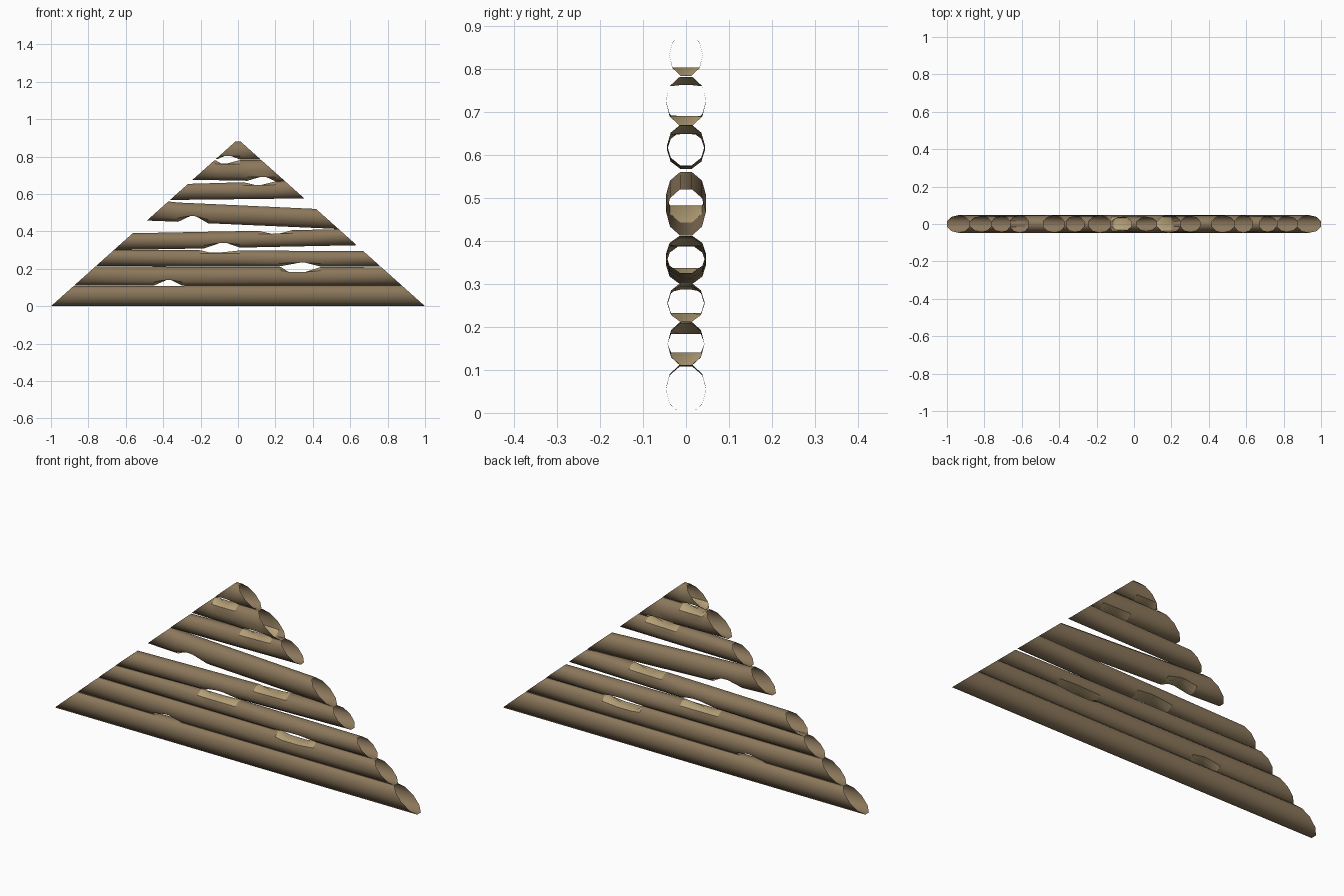
import bpy, bmesh, math

if "Cube" in bpy.data.objects:
    bpy.data.objects.remove(bpy.data.objects["Cube"])

SIDES = 10
SLOPE = 1.12          # gable edge: |x| = 1 - SLOPE * z


def material(name, rgb):
    m = bpy.data.materials.new(name)
    m.diffuse_color = (*rgb, 1)
    m.use_nodes = True
    m.node_tree.nodes["Principled BSDF"].inputs["Base Color"].default_value = m.diffuse_color
    return m


bark = material("brown_bark", (0.26, 0.185, 0.105))
wood = material("chopped_wood", (0.50, 0.38, 0.20))


def gable(z):
    return max(0.012, 1 - SLOPE * z)


def build_log(name, left, right, ry, notches):
    """Open tube cut to the gable slope.
    left/right: (bottom z, top z) at each end.
    notches: (side +1 top / -1 bottom, x start, flat start, flat end, x end, depth)"""
    end = gable((left[0] + right[1]) / 2)
    xs = sorted({x for n in notches for x in n[1:5]})
    xs = [-2.0] + xs + [2.0]

    def chop(n, x):
        side, a, b, c, d, depth = n
        if x <= a or x >= d:
            return 0
        if x < b:
            return depth * (x - a) / (b - a)
        if x > c:
            return depth * (d - x) / (d - c)
        return depth

    bm = bmesh.new()
    rings = []
    for x in xs:
        t = min(1, max(0, (x + end) / (2 * end)))
        lo = left[0] + (right[0] - left[0]) * t
        hi = left[1] + (right[1] - left[1]) * t
        mid, rz = (lo + hi) / 2, (hi - lo) / 2 / math.sin(math.radians(72))
        ring = []
        for i in range(SIDES):
            a = 2 * math.pi * i / SIDES
            z = mid + rz * math.sin(a)
            # flatten the log down to the chop surface
            for n in notches:
                cut = chop(n, x)
                if cut and n[0] > 0:
                    z = min(z, hi - cut)
                elif cut:
                    z = max(z, lo + cut)
            lim = gable(z)
            ring.append(bm.verts.new((max(-lim, min(lim, x)), ry * math.cos(a), z)))
        rings.append(ring)

    for k in range(len(xs) - 1):
        for i in range(SIDES):
            j = (i + 1) % SIDES
            f = bm.faces.new((rings[k][i], rings[k][j], rings[k + 1][j], rings[k + 1][i]))
            f.smooth = True
            xm = (xs[k] + xs[k + 1]) / 2
            for n in notches:
                facets = (1, 2, 3) if n[0] > 0 else (6, 7, 8)
                if chop(n, xm) and i in facets:
                    f.material_index = 1
    # crisp edges around the chopped faces
    for e in bm.edges:
        if len({f.material_index for f in e.link_faces}) > 1:
            e.smooth = False
    bmesh.ops.remove_doubles(bm, verts=bm.verts, dist=0.0005)
    me = bpy.data.meshes.new(name)
    bm.to_mesh(me)
    bm.free()
    me.materials.append(bark)
    me.materials.append(wood)
    bpy.context.collection.objects.link(bpy.data.objects.new(name, me))


# Logs from bottom to top: left z range, right z range, half depth, chops
logs = [
    ((0.00, 0.108), (0.00, 0.112), 0.047, []),
    ((0.110, 0.212), (0.112, 0.208), 0.043,
     [(-1, -0.45, -0.38, -0.36, -0.30, 0.030),
      (1, 0.23, 0.27, 0.36, 0.44, 0.026)]),
    ((0.214, 0.302), (0.212, 0.294), 0.043,
     [(-1, 0.22, 0.33, 0.36, 0.44, 0.020),
      (1, -0.20, -0.15, -0.10, 0.01, 0.012)]),
    ((0.300, 0.390), (0.326, 0.412), 0.047,
     [(-1, -0.18, -0.10, -0.06, 0.01, 0.026),
      (1, 0.11, 0.18, 0.22, 0.29, 0.017)]),
    ((0.458, 0.560), (0.413, 0.520), 0.046,
     [(-1, -0.32, -0.255, -0.225, -0.16, 0.034)]),
    ((0.568, 0.654), (0.576, 0.670), 0.044,
     [(1, 0.03, 0.09, 0.13, 0.20, 0.016)]),
    ((0.675, 0.780), (0.668, 0.782), 0.047,
     [(-1, 0.05, 0.12, 0.15, 0.20, 0.022),
      (1, -0.12, -0.09, -0.06, 0.01, 0.018)]),
    ((0.786, 0.880), (0.784, 0.880), 0.039,
     [(-1, -0.11, -0.07, -0.04, 0.01, 0.018)]),
]
for n, spec in enumerate(logs, 1):
    build_log(f"gable_log_{n}", *spec)
